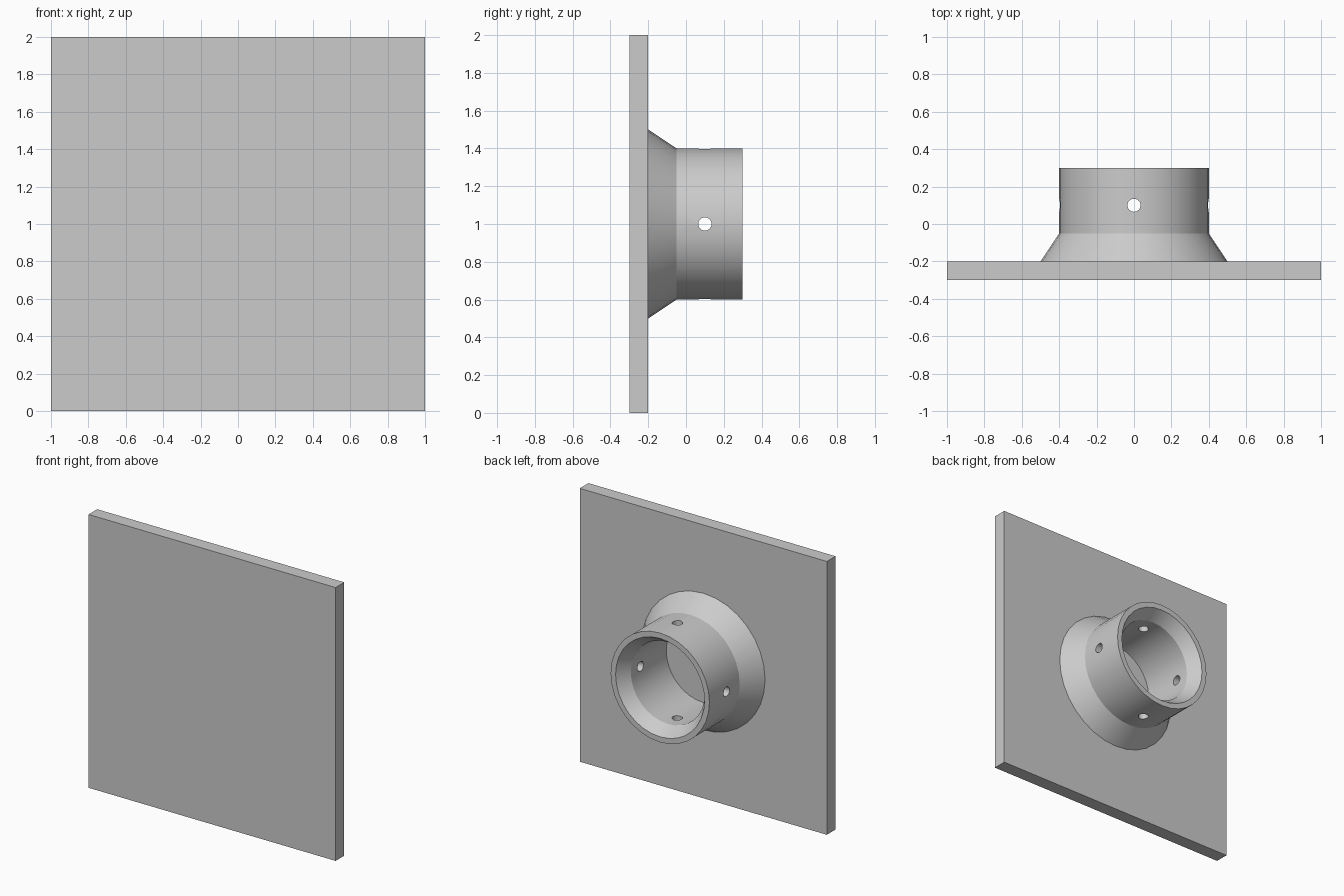
import bpy, bmesh
from math import sin, cos, pi, radians

if "Cube" in bpy.data.objects:
    bpy.data.objects.remove(bpy.data.objects["Cube"])

SIDES = 32
CENTRE_Z = 1.0


def activate(ob):
    bpy.ops.object.select_all(action='DESELECT')
    ob.select_set(True)
    bpy.context.view_layer.objects.active = ob


def lathe_y(name, profile):
    """Revolve a closed (radius, y) profile around the y axis."""
    bm = bmesh.new()
    rings = []
    for i in range(SIDES):
        a = 2 * pi * i / SIDES
        rings.append([bm.verts.new((r * cos(a), y, CENTRE_Z + r * sin(a)))
                      for r, y in profile])
    n = len(profile)
    for i in range(SIDES):
        a, b = rings[i], rings[(i + 1) % SIDES]
        for j in range(n):
            k = (j + 1) % n
            bm.faces.new((a[j], a[k], b[k], b[j]))
    bmesh.ops.recalc_face_normals(bm, faces=bm.faces)
    mesh = bpy.data.meshes.new(name)
    bm.to_mesh(mesh)
    bm.free()
    ob = bpy.data.objects.new(name, mesh)
    bpy.context.collection.objects.link(ob)
    return ob


def drill(target, rotation):
    """Cut a pin hole straight through both walls of the target."""
    bpy.ops.mesh.primitive_cylinder_add(vertices=24, radius=0.035, depth=1.2,
                                        location=(0, 0.1, CENTRE_Z), rotation=rotation)
    cutter = bpy.context.object
    cutter.name = "hole_cutter"
    cutter.hide_render = True
    activate(target)
    mod = target.modifiers.new("pin_hole", 'BOOLEAN')
    mod.operation = 'DIFFERENCE'
    mod.solver = 'EXACT'
    mod.object = cutter
    bpy.ops.object.modifier_apply(modifier=mod.name)
    bpy.data.objects.remove(cutter, do_unlink=True)


# Square mounting plate
bpy.ops.mesh.primitive_cube_add(size=1, location=(0, -0.25, CENTRE_Z))
plate = bpy.context.object
plate.name = "mounting_plate"
plate.scale = (2, 0.1, 2)
bpy.ops.object.transform_apply(location=False, rotation=False, scale=True)

# Socket: flared base, straight collar, chamfered mouth and bore
socket = lathe_y("flared_socket", [
    (0.50, -0.20), (0.40, -0.05), (0.40, 0.30),
    (0.36, 0.30), (0.30, 0.21), (0.30, -0.20)])

# Four pin holes from two crossing cuts
drill(socket, (0, 0, 0))
drill(socket, (0, radians(90), 0))

activate(socket)
bpy.ops.object.shade_smooth_by_angle(angle=radians(30))
